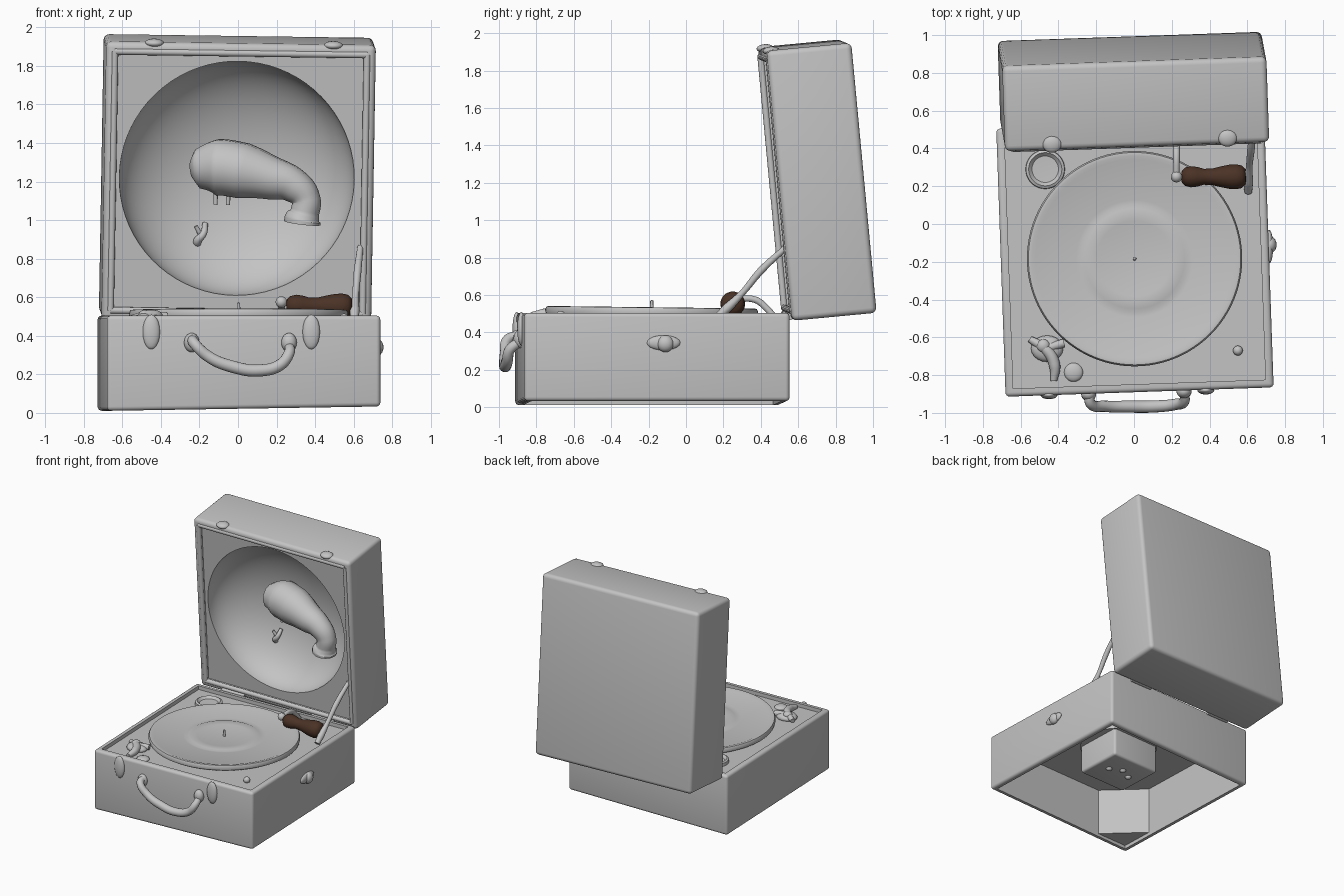
import bpy, bmesh, math
from mathutils import Matrix, Vector

if "Cube" in bpy.data.objects:
    bpy.data.objects.remove(bpy.data.objects["Cube"])

R = math.radians


def material(name, col):
    m = bpy.data.materials.new(name)
    m.diffuse_color = (*col, 1)
    m.use_nodes = True
    m.node_tree.nodes["Principled BSDF"].inputs["Base Color"].default_value = m.diffuse_color
    return m


GREY = material("case grey", (0.55, 0.55, 0.55))
BROWN = material("dark brown wood", (0.07, 0.032, 0.019))


def add(name, mesh, mat=GREY, matrix=Matrix(), angle=40):
    mesh.materials.clear()
    mesh.materials.append(mat)
    mesh.shade_smooth()
    mesh.set_sharp_from_angle(angle=R(angle))
    o = bpy.data.objects.new(name, mesh)
    bpy.context.collection.objects.link(o)
    o.matrix_world = matrix
    return o


def to_mesh(bm, name):
    bmesh.ops.recalc_face_normals(bm, faces=bm.faces)
    me = bpy.data.meshes.new(name)
    bm.to_mesh(me)
    bm.free()
    return me


def box(name, lo, hi, bevel=0.0, matrix=Matrix()):
    bm = bmesh.new()
    lo, hi = Vector(lo), Vector(hi)
    bmesh.ops.create_cube(bm, size=1, matrix=Matrix.Translation((lo + hi) / 2)
                          @ Matrix.Diagonal((*(hi - lo), 1)))
    if bevel:
        bmesh.ops.bevel(bm, geom=bm.edges[:], offset=bevel, segments=4,
                        profile=0.5, affect='EDGES')
    return add(name, to_mesh(bm, name), matrix=matrix)


def blob(name, loc, scale, matrix=Matrix(), segs=20):
    bm = bmesh.new()
    bmesh.ops.create_uvsphere(bm, u_segments=segs, v_segments=max(8, segs // 2), radius=1,
                              matrix=Matrix.Translation(loc) @ Matrix.Diagonal((*scale, 1)))
    return add(name, to_mesh(bm, name), matrix=matrix)


def lathe(name, profile, matrix, mat=GREY, steps=64, angle=40):
    """Spin (radius, height) points around local z."""
    bm = bmesh.new()
    vs = [bm.verts.new((r, 0, z)) for r, z in profile]
    es = [bm.edges.new(p) for p in zip(vs, vs[1:])]
    bmesh.ops.spin(bm, geom=vs + es, cent=(0, 0, 0), axis=(0, 0, 1),
                   angle=2 * math.pi, steps=steps)
    bmesh.ops.remove_doubles(bm, verts=bm.verts[:], dist=1e-5)
    return add(name, to_mesh(bm, name), mat, matrix, angle)


def bake(o):
    dg = bpy.context.evaluated_depsgraph_get()
    dg.update()
    return bpy.data.meshes.new_from_object(o.evaluated_get(dg))


def tube(name, points, matrix=Matrix()):
    """Smooth tube through (x, y, z, radius) points."""
    cu = bpy.data.curves.new(name + " path", 'CURVE')
    cu.dimensions = '3D'
    cu.bevel_depth, cu.bevel_resolution = 1.0, 5
    cu.resolution_u, cu.use_fill_caps = 8, True
    sp = cu.splines.new('BEZIER')
    sp.bezier_points.add(len(points) - 1)
    for bp, p in zip(sp.bezier_points, points):
        bp.co, bp.radius = p[:3], p[3]
        bp.handle_left_type = bp.handle_right_type = 'AUTO'
    tmp = bpy.data.objects.new(name + " path", cu)
    bpy.context.collection.objects.link(tmp)
    me = bake(tmp)
    bpy.data.objects.remove(tmp)
    return add(name, me, matrix=matrix, angle=50)


def carve(o, cutters):
    for c in cutters:
        c.hide_render = True
        m = o.modifiers.new("cut", 'BOOLEAN')
        m.operation, m.solver, m.object = 'DIFFERENCE', 'EXACT', c
    me = bake(o)
    o.modifiers.clear()
    o.data = me
    me.shade_smooth()
    me.set_sharp_from_angle(angle=R(35))
    for c in cutters:
        bpy.data.objects.remove(c)


# Lower case: open underneath, with a sunken deck on top
BASE = Matrix.Translation((0.005, -0.18, 0)) @ Matrix.Rotation(R(2), 4, 'Z')
base = box("lower_case", (-0.71, -0.71, 0.022), (0.71, 0.71, 0.505), 0.022, BASE)
carve(base, [box("cut1", (-0.67, -0.67, -0.2), (0.67, 0.67, 0.43), 0, BASE),
             box("cut2", (-0.668, -0.668, 0.475), (0.668, 0.668, 0.7), 0, BASE)])
for v in base.data.vertices:
    if v.co.z < 0.2:
        v.co.z += 0.016 * v.co.x

# Diagonal panel inside the front left corner
bm = bmesh.new()
tri = [(-0.69, -0.69), (-0.37, -0.69), (-0.69, -0.37)]
f = bm.faces.new([bm.verts.new((x, y, 0.04)) for x, y in tri])
ext = bmesh.ops.extrude_face_region(bm, geom=[f])
bmesh.ops.translate(bm, vec=(0, 0, 0.4), verts=[g for g in ext['geom'] if isinstance(g, bmesh.types.BMVert)])
add("inner_corner_panel", to_mesh(bm, "corner"), matrix=BASE)

# Motor hanging below the deck
box("motor_housing", (-0.22, -0.2, 0.15), (0.22, 0.2, 0.42), 0.02, BASE)
lathe("motor_plate", [(0, 0.38), (0.3, 0.38), (0.3, 0.44), (0, 0.44)], BASE, steps=32)
for x, y in ((-0.1, 0), (0.0, 0.05), (0.1, 0)):
    blob("motor_bolt", (x, y, 0.15), (0.025, 0.025, 0.02), BASE, 12)

# Lid: box with a sunken panel and a sound bowl
LID = (Matrix.Translation((-0.008, 0.543, 0.472)) @ Matrix.Rotation(R(2), 4, 'Z')
       @ Matrix.Rotation(R(0.8), 4, 'Y') @ Matrix.Rotation(R(5.4), 4, 'X'))
lid = box("lid", (-0.7, 0, 0), (0.7, 0.455, 1.45), 0.03, LID)
carve(lid, [box("cut3", (-0.645, -0.2, 0.06), (0.645, 0.035, 1.39), 0, LID),
            blob("cut4", (-0.01, 0.035, 0.745), (0.61, 0.35, 0.61), LID, 72)])
# Thin bead around the lid opening
for s in (-1, 1):
    tube("lid_side_bead", [(s * 0.655, 0.01, 0.05, 0.018), (s * 0.655, 0.01, 1.4, 0.018)], LID)
for z in (0.05, 1.4):
    tube("lid_cross_bead", [(-0.655, 0.01, z, 0.018), (0.655, 0.01, z, 0.018)], LID)
for x in (-0.45, 0.48):
    blob("lid_catch", (x, 0.03, 1.445), (0.05, 0.045, 0.022), LID)
for x in (-0.4, 0.4):
    tube("hinge", [(x - 0.1, 0, 0.02, 0.018), (x + 0.1, 0, 0.02, 0.018)], LID)

# Sound arm curling out of the bowl
tube("sound_arm", [(-0.232, 0.3, 0.765, 0.05), (-0.2, 0.29, 0.77, 0.105), (-0.1, 0.27, 0.78, 0.148),
                   (0.03, 0.24, 0.765, 0.146), (0.17, 0.2, 0.735, 0.115),
                   (0.29, 0.17, 0.7, 0.09), (0.355, 0.155, 0.63, 0.075),
                   (0.35, 0.15, 0.56, 0.075), (0.34, 0.15, 0.525, 0.095), (0.338, 0.15, 0.505, 0.095)], LID)
tube("arm_clip", [(-0.18, 0.34, 0.35, 0.015), (-0.2, 0.29, 0.39, 0.022),
                  (-0.17, 0.28, 0.43, 0.018), (-0.16, 0.32, 0.48, 0.014)], LID)
tube("clip_prong", [(-0.18, 0.29, 0.42, 0.014), (-0.21, 0.28, 0.47, 0.01)], LID)
for x in (-0.11, -0.045):
    tube("arm_peg", [(x, 0.26, 0.66, 0.011), (x, 0.26, 0.585, 0.011)], LID)

# Turntable platter and spindle
PLAT = Matrix.Translation((0.003, -0.19, 0)) @ Matrix.Rotation(R(-0.7), 4, 'X')
lathe("platter", [(0, 0.48), (0.54, 0.48), (0.565, 0.495), (0.57, 0.515), (0.562, 0.533),
                  (0.545, 0.535), (0.525, 0.527), (0.31, 0.527), (0.285, 0.522),
                  (0.265, 0.53), (0.2, 0.528), (0.17, 0.522), (0, 0.522)], PLAT, steps=96)
lathe("spindle", [(0, 0.575), (0.008, 0.57), (0.01, 0.51), (0, 0.51)], PLAT, steps=12)

# Needle cup, knob and brake on the deck
lathe("needle_cup", [(0, 0.485), (0.07, 0.488), (0.088, 0.507), (0.102, 0.5), (0.105, 0.465), (0, 0.465)],
      Matrix.Translation((-0.47, 0.29, 0)), steps=36)
blob("deck_knob", (0.55, -0.67, 0.49), (0.026, 0.026, 0.025))
blob("brake_body", (-0.46, -0.66, 0.485), (0.085, 0.07, 0.035))
blob("brake_cap", (-0.48, -0.645, 0.51), (0.035, 0.035, 0.025))
tube("brake_lever", [(-0.55, -0.61, 0.49, 0.018), (-0.46, -0.67, 0.505, 0.03),
                     (-0.42, -0.75, 0.5, 0.03), (-0.425, -0.83, 0.49, 0.018)])
tube("brake_arm", [(-0.47, -0.66, 0.5, 0.025), (-0.37, -0.63, 0.5, 0.022)])
blob("needle_box", (-0.32, -0.785, 0.475), (0.05, 0.05, 0.02))

# Carrying handle and front latches
tube("carry_handle", [(-0.235, -0.9, 0.385, 0.024), (-0.23, -0.95, 0.365, 0.028),
                      (-0.15, -0.965, 0.29, 0.03), (-0.03, -0.967, 0.24, 0.032),
                      (0.11, -0.966, 0.22, 0.032), (0.22, -0.955, 0.25, 0.03),
                      (0.265, -0.94, 0.31, 0.028), (0.265, -0.88, 0.355, 0.024)])
for x in (-0.24, 0.265):
    blob("handle_mount", (x, -0.895 + 0.03 * x, 0.365), (0.04, 0.035, 0.05))
for x in (-0.45, 0.38):
    blob("front_latch", (x, -0.892 + 0.03 * x, 0.42), (0.045, 0.022, 0.09))

# Winding socket on the right side
blob("socket_plate", (0.715, -0.12, 0.345), (0.022, 0.09, 0.04))
blob("socket_boss", (0.72, -0.11, 0.34), (0.035, 0.045, 0.045))

# Folding lid stay
tube("lid_stay", [(0.605, 0.17, 0.485, 0.02), (0.605, 0.22, 0.53, 0.026), (0.61, 0.3, 0.61, 0.017),
                  (0.62, 0.4, 0.73, 0.02), (0.635, 0.54, 0.86, 0.016)])

# Crank with brown wooden grip
blob("crank_ball", (0.225, 0.25, 0.575), (0.03, 0.03, 0.03))
tube("crank_rod", [(0.225, 0.25, 0.575, 0.016), (0.225, 0.37, 0.575, 0.018),
                   (0.225, 0.43, 0.53, 0.018), (0.225, 0.48, 0.47, 0.018)])
lathe("crank_grip", [(0, 0), (0.03, 0.003), (0.048, 0.02), (0.056, 0.05), (0.052, 0.085), (0.042, 0.12),
                     (0.044, 0.165), (0.055, 0.21), (0.064, 0.255), (0.066, 0.29),
                     (0.06, 0.32), (0.04, 0.34), (0, 0.345)],
      Matrix.Translation((0.25, 0.25, 0.558)) @ Matrix.Rotation(R(91), 4, 'Y'), BROWN, 32, 70)
